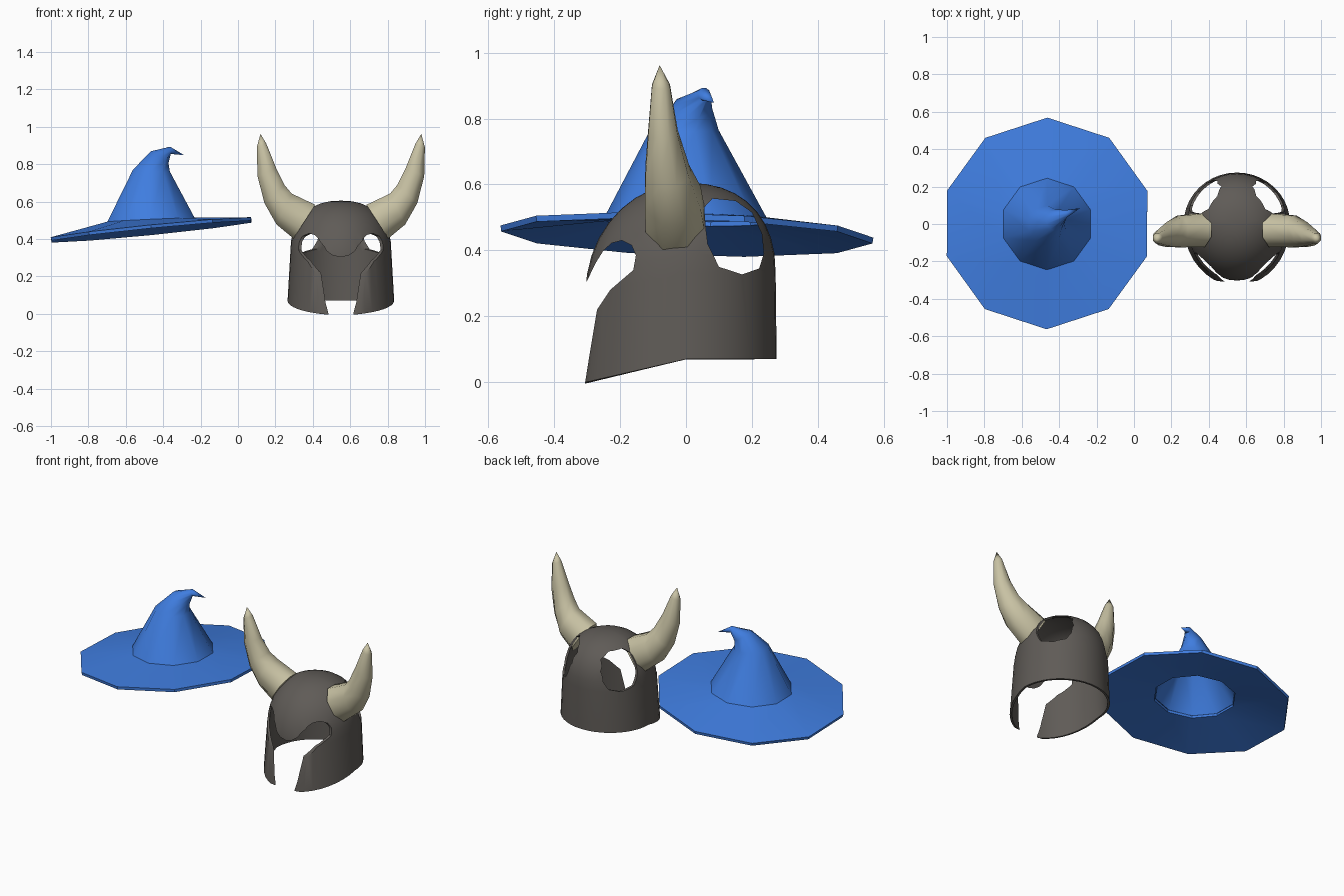
import bpy, bmesh, math
from mathutils import Vector

if "Cube" in bpy.data.objects:
    bpy.data.objects.remove(bpy.data.objects["Cube"])


def material(name, rgb):
    m = bpy.data.materials.new(name)
    m.diffuse_color = (*rgb, 1)
    m.use_nodes = True
    m.node_tree.nodes["Principled BSDF"].inputs["Base Color"].default_value = m.diffuse_color
    return m


BLUE = material("blue felt", (0.05, 0.205, 0.74))
IRON = material("dark iron", (0.115, 0.105, 0.095))
BONE = material("pale bone", (0.58, 0.54, 0.37))


def loft(name, rings, mat, cap=False):
    """Skin a list of rings; a one-point ring makes a tip."""
    bm = bmesh.new()
    rows = [[bm.verts.new(p) for p in r] for r in rings]
    for a, b in zip(rows, rows[1:]):
        n = len(a)
        for i in range(n):
            j = (i + 1) % n
            if len(b) == 1:
                bm.faces.new((a[i], a[j], b[0]))
            else:
                bm.faces.new((a[i], a[j], b[j], b[i]))
    if cap:
        bm.faces.new(rows[0][::-1])
        if len(rows[-1]) > 1:
            bm.faces.new(rows[-1])
        bmesh.ops.recalc_face_normals(bm, faces=bm.faces)
    me = bpy.data.meshes.new(name)
    bm.to_mesh(me)
    bm.free()
    me.materials.append(mat)
    ob = bpy.data.objects.new(name, me)
    bpy.context.collection.objects.link(ob)
    return ob


def apply_mod(ob, kind, **props):
    m = ob.modifiers.new(kind.lower(), kind)
    for k, v in props.items():
        setattr(m, k, v)
    activate(ob)
    bpy.ops.object.modifier_apply(modifier=m.name)


def activate(ob):
    bpy.ops.object.select_all(action='DESELECT')
    ob.select_set(True)
    bpy.context.view_layer.objects.active = ob


def smooth(ob, deg):
    activate(ob)
    bpy.ops.object.shade_smooth_by_angle(angle=math.radians(deg))


def ring(c, n, r, sides=10):
    """Regular polygon around c, facing n, with a corner towards +y."""
    n = Vector(n).normalized()
    u = Vector((0, 1, 0))
    u = (u - n * u.dot(n)).normalized()
    v = n.cross(u)
    return [Vector(c) + r * (math.cos(t) * u + math.sin(t) * v)
            for t in (2 * math.pi * i / sides for i in range(sides))]


# Pointed hat: drooping brim and bent cone
base = ring((-0.465, 0, 0.502), (-0.045, 0.015, 1), 0.245)
brim = loft("hat_brim", [ring((-0.465, 0.003, 0.457), (-0.10, 0.033, 1), 0.566), base], BLUE)
apply_mod(brim, 'SOLIDIFY', thickness=0.018, offset=-1)
smooth(brim, 35)
cone = loft("hat_cone", [
    base,
    ring((-0.463, -0.005, 0.765), (0.05, 0, 1), 0.104),
    ring((-0.42, 0.02, 0.835), (0.56, 0.1, 0.82), 0.06),
    ring((-0.363, 0.055, 0.874), (1, 0.3, 0.1), 0.02),
    [Vector((-0.288, 0.085, 0.848))]], BLUE)
apply_mod(cone, 'SOLIDIFY', thickness=0.008, offset=-1)
smooth(cone, 60)

# Helmet shell: oval walls rising into a dome
CX, SEG, TOP = 0.55, 40, 0.605


def shell_ring(phi):
    pts = []
    for i in range(SEG):
        t = 2 * math.pi * i / SEG
        c, s = math.cos(t), math.sin(t)
        front = max(0, -s)
        zb = 0.33 - 0.06 * front
        if phi is None:                       # lower rim, dipping to the front
            y = s * (0.33 if s < 0 else 0.275)
            pts.append(Vector((CX + 0.285 * c, y, 0.07 + 0.23 * min(0, y))))
        else:
            p = 2.3 - 0.3 * front
            k = math.cos(phi) ** (2 / p)
            z = zb + (TOP - zb) * math.sin(phi) ** (2 / p)
            pts.append(Vector((CX + 0.27 * c * k, s * k * (0.305 if s < 0 else 0.272), z)))
    return pts


helmet = loft("helmet_shell",
              [shell_ring(None)] + [shell_ring(math.radians(a)) for a in range(0, 90, 10)]
              + [[Vector((CX, 0, TOP))]], IRON)
apply_mod(helmet, 'SOLIDIFY', thickness=0.013, offset=-1)

# Side profiles (y, z) of the face opening and of the holes behind the horns
face = [(-0.6, 0.295), (-0.306, 0.295), (-0.275, 0.36), (-0.25, 0.40), (-0.225, 0.422),
        (-0.195, 0.43), (-0.165, 0.415), (-0.152, 0.385), (-0.16, 0.34), (-0.23, 0.28),
        (-0.27, 0.22), (-0.29, 0.10), (-0.306, 0), (-0.31, -0.1), (-0.6, -0.1)]
hole = [(0.06, 0.47), (0.066, 0.42), (0.10, 0.35), (0.17, 0.327), (0.222, 0.345),
        (0.236, 0.39), (0.23, 0.45), (0.20, 0.515), (0.15, 0.55), (0.08, 0.557), (0.055, 0.53)]
for name, prof in (("face_cutter", face), ("hole_cutter", hole)):
    cutter = loft(name, [[Vector((x, y, z)) for y, z in prof] for x in (CX - 0.5, CX + 0.5)],
                  IRON, cap=True)
    cutter.hide_render = True
    apply_mod(helmet, 'BOOLEAN', operation='DIFFERENCE', object=cutter, solver='EXACT')
    bpy.data.objects.remove(cutter)
smooth(helmet, 35)

# Horns: sections as lower (dx, z), upper (dx, z), centre y, half width
SECTIONS = [
    (0.255, 0.40, 0.135, 0.585, -0.033, 0.092),
    (0.345, 0.475, 0.262, 0.645, -0.04, 0.087),
    (0.41, 0.59, 0.30, 0.69, -0.057, 0.068),
    (0.447, 0.735, 0.345, 0.78, -0.07, 0.046),
    (0.45, 0.89, 0.398, 0.91, -0.076, 0.028),
]
for side, name in ((-1, "left_horn"), (1, "right_horn")):
    rings = []
    for x0, z0, x1, z1, y, w in SECTIONS:
        c = Vector((CX + side * (x0 + x1) / 2, y, (z0 + z1) / 2))
        v = Vector((side * (x1 - x0) / 2, 0, (z1 - z0) / 2))
        rings.append([c + (v * math.sin(t) + Vector((0, w, 0)) * math.cos(t)) / 0.95
                      for t in (math.pi * (i + 0.5) / 4 for i in range(8))])
    rings.append([Vector((CX + side * 0.43, -0.08, 0.962))])
    smooth(loft(name, rings, BONE, cap=True), 50)
